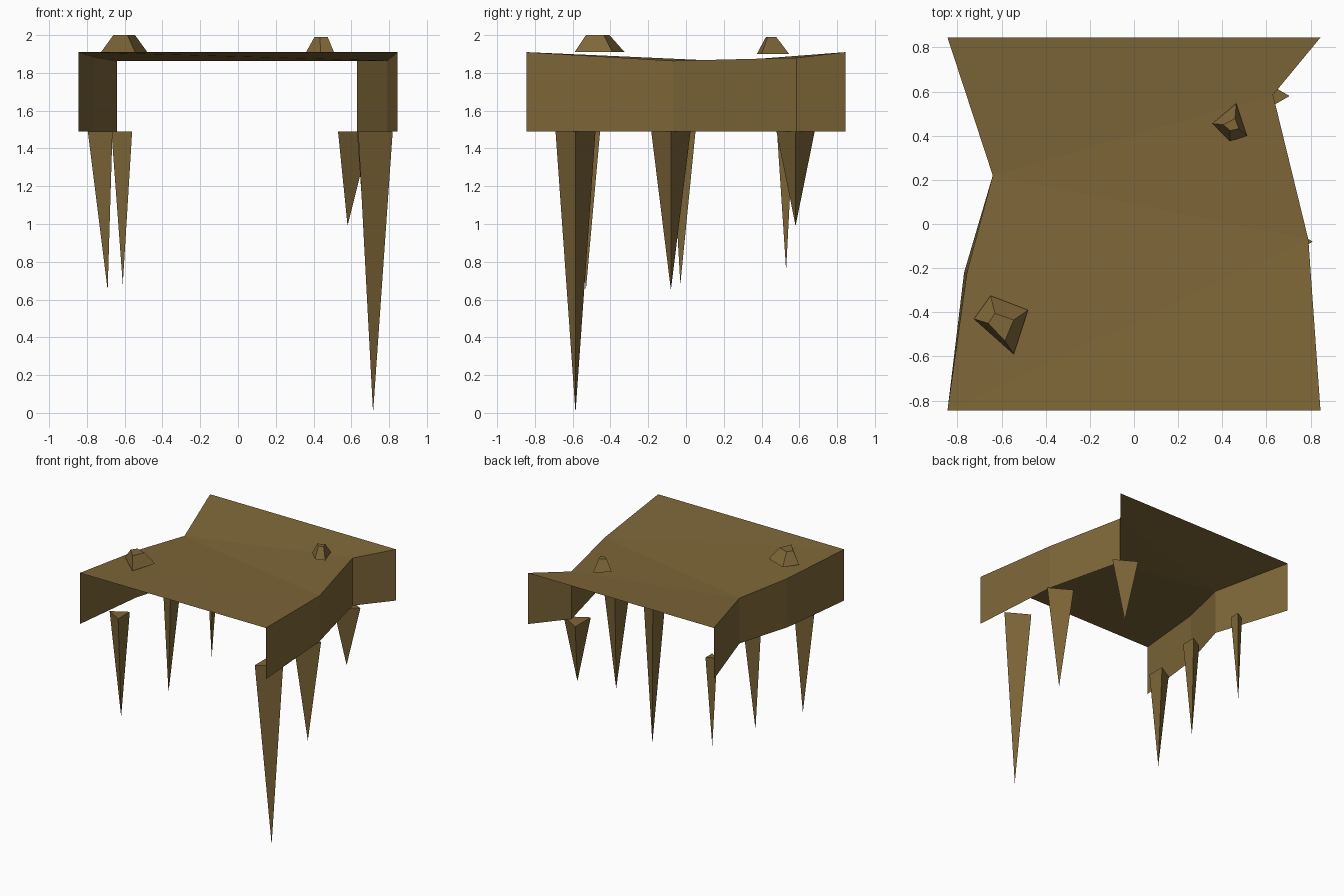
import bpy
from math import cos, sin, pi

if "Cube" in bpy.data.objects:
    bpy.data.objects.remove(bpy.data.objects["Cube"])

brown = bpy.data.materials.new("brown")
brown.diffuse_color = (0.21, 0.135, 0.04, 1)
brown.use_nodes = True
brown.node_tree.nodes["Principled BSDF"].inputs["Base Color"].default_value = brown.diffuse_color


def add_mesh(name, verts, faces):
    me = bpy.data.meshes.new(name)
    me.from_pydata(verts, [], faces)
    me.materials.append(brown)
    ob = bpy.data.objects.new(name, me)
    bpy.context.collection.objects.link(ob)
    return ob


def loft(name, bottom, top):
    """Closed solid between two rings of equal length."""
    n = len(bottom)
    faces = [(i, (i + 1) % n, n + (i + 1) % n, n + i) for i in range(n)]
    faces += [tuple(reversed(range(n))), tuple(range(n, 2 * n))]
    return add_mesh(name, bottom + top, faces)


def spike(name, cx, cy, r, side, tip):
    """Three-sided spike hanging down, one base corner facing outwards."""
    start = 0 if side > 0 else pi
    ring = [(cx + r * cos(start + k * 2 * pi / 3),
             cy + r * sin(start + k * 2 * pi / 3), 1.49) for k in range(3)]
    return add_mesh(name, ring + [tip], [(0, 1, 2), (1, 0, 3), (2, 1, 3), (0, 2, 3)])


# Sagging top sheet, side edges listed front to back
left = [(-0.845, -0.845, 1.91), (-0.757, -0.22, 1.882), (-0.64, 0.22, 1.862), (-0.845, 0.845, 1.91)]
right = [(0.845, -0.845, 1.91), (0.79, -0.07, 1.864), (0.63, 0.585, 1.88), (0.845, 0.845, 1.91)]
add_mesh("top_sheet", left + right,
         [(0, 4, 5), (0, 5, 1), (1, 5, 2), (2, 5, 6), (2, 6, 7, 3)])

# Side walls, open at front and back
for name, edge, flip in (("left_wall", left, True), ("right_wall", right, False)):
    low = [(x, y, 1.49) for x, y, z in edge]
    if flip:
        low[1] = (-0.77, -0.22, 1.49)
    faces = [(i, i + 1, i + 5, i + 4) for i in range(3)]
    if flip:
        faces = [f[::-1] for f in faces]
    add_mesh(name, low + edge, faces)

# Hanging spikes
spike("left_front_spike", -0.708, -0.53, 0.087, -1, (-0.69, -0.53, 0.65))
spike("left_middle_spike", -0.597, -0.013, 0.073, -1, (-0.61, -0.03, 0.68))
spike("left_back_spike", -0.60, 0.525, 0.05, -1, (-0.61, 0.53, 0.755))
spike("right_front_spike", 0.697, -0.585, 0.122, 1, (0.715, -0.585, 0.0))
spike("right_middle_spike", 0.69, -0.08, 0.12, 1, (0.69, -0.08, 0.65))
spike("right_back_spike", 0.588, 0.58, 0.117, 1, (0.58, 0.58, 0.99))

# Small rocky bumps on the top
bumps = (
    ("front_bump", 1.91, 2.0,
     [(-0.725, -0.43), (-0.545, -0.59), (-0.48, -0.39), (-0.65, -0.325)],
     [(-0.66, -0.45), (-0.585, -0.53), (-0.545, -0.435), (-0.63, -0.405)]),
    ("back_bump", 1.90, 1.99,
     [(0.355, 0.455), (0.436, 0.375), (0.512, 0.40), (0.463, 0.546)],
     [(0.405, 0.45), (0.435, 0.423), (0.475, 0.432), (0.458, 0.478)]),
)
for name, z0, z1, base, cap in bumps:
    loft(name, [(x, y, z0) for x, y in base], [(x, y, z1) for x, y in cap])
